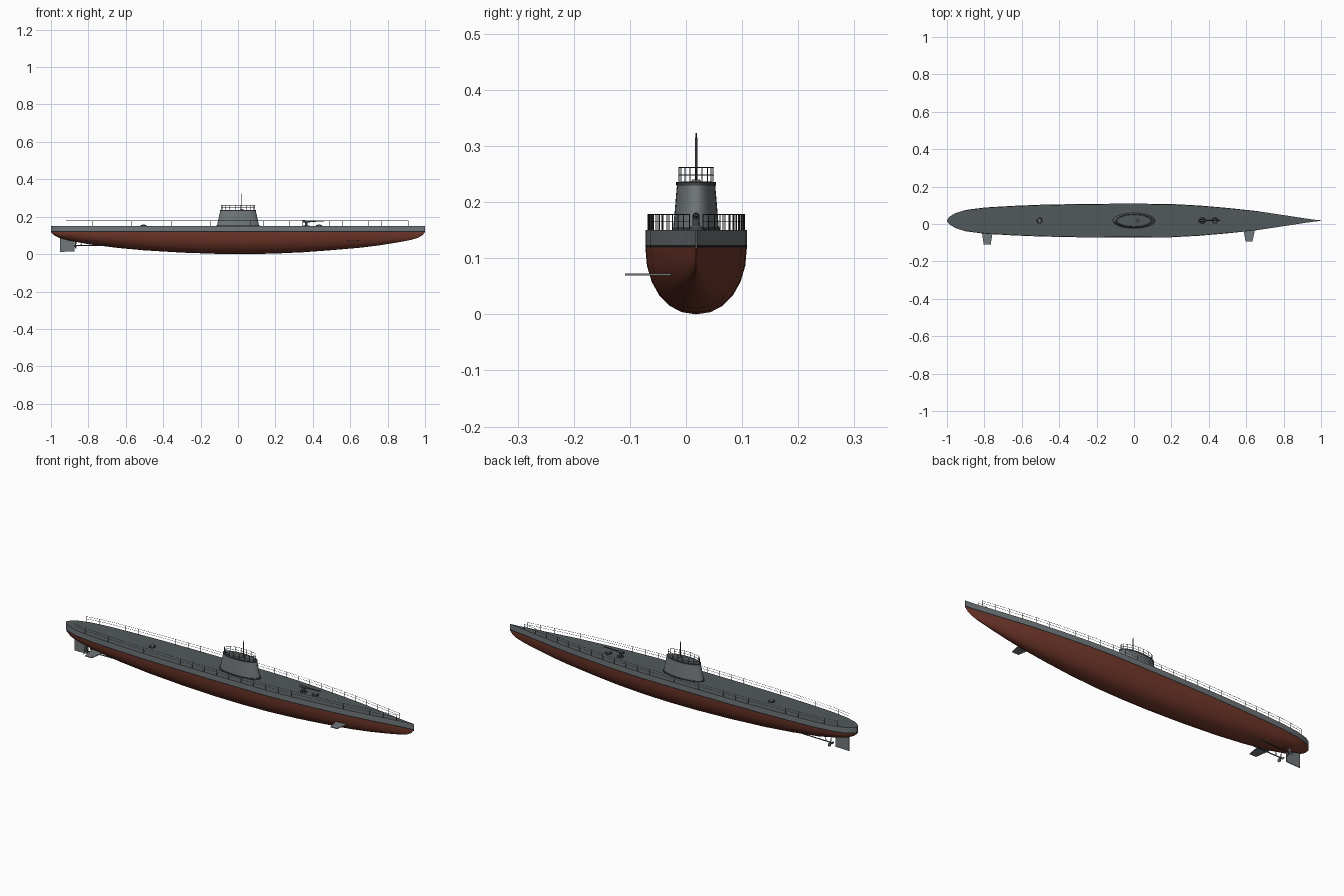
import bpy, bmesh, math
from mathutils import Vector

if "Cube" in bpy.data.objects:
    bpy.data.objects.remove(bpy.data.objects["Cube"])

CY = 0.018      # hull centreline
DECK = 0.15


def mat(name, c):
    m = bpy.data.materials.new(name)
    m.diffuse_color = (*c, 1)
    m.use_nodes = True
    m.node_tree.nodes["Principled BSDF"].inputs["Base Color"].default_value = m.diffuse_color
    return m


GREY = mat("hull grey", (0.165, 0.185, 0.195))
SLATE = mat("deck slate", (0.085, 0.098, 0.107))
RED = mat("antifouling red", (0.17, 0.04, 0.024))
BLACK = mat("waterline black", (0.015, 0.016, 0.018))
STEEL = mat("dark steel", (0.05, 0.055, 0.06))
BRONZE = mat("propeller metal", (0.10, 0.10, 0.095))


def finish(name, bm, mats):
    bmesh.ops.recalc_face_normals(bm, faces=bm.faces)
    me = bpy.data.meshes.new(name)
    bm.to_mesh(me)
    bm.free()
    for m in mats:
        me.materials.append(m)
    ob = bpy.data.objects.new(name, me)
    bpy.context.collection.objects.link(ob)
    bpy.ops.object.select_all(action='DESELECT')
    ob.select_set(True)
    bpy.context.view_layer.objects.active = ob
    bpy.ops.object.shade_smooth_by_angle(angle=math.radians(35))
    return ob


def rod(bm, a, b, r, r2=None, n=12):
    """Cylinder or cone between two points."""
    a, b = Vector(a), Vector(b)
    d = b - a
    M = d.to_track_quat('Z', 'Y').to_matrix().to_4x4()
    M.translation = (a + b) / 2
    bmesh.ops.create_cone(bm, cap_ends=True, segments=n, radius1=r,
                          radius2=r if r2 is None else r2, depth=d.length, matrix=M)


def loft(bm, rings, closed=True, caps=True):
    vs = [[bm.verts.new(p) for p in ring] for ring in rings]
    n = len(vs[0])
    for a, b in zip(vs, vs[1:]):
        for i in range(n if closed else n - 1):
            j = (i + 1) % n
            bm.faces.new((a[i], a[j], b[j], b[i]))
    if caps:
        bm.faces.new(vs[0])
        bm.faces.new(vs[-1])


def ellipse(rx, ry, z, n=40, x=0):
    return [(x + rx * math.cos(2 * math.pi * i / n), CY + ry * math.sin(2 * math.pi * i / n), z)
            for i in range(n)]


# Hull stations: x, half breadth, keel height
ST = [(-1, .004, .117), (-.985, .022, .102), (-.955, .040, .086), (-.9, .057, .072),
      (-.8, .070, .053), (-.65, .079, .034), (-.5, .085, .020), (-.3, .089, .008),
      (-.1, .0905, .001), (.05, .0905, 0), (.2, .089, .003), (.35, .081, .010),
      (.5, .068, .021), (.65, .052, .034), (.75, .037, .046), (.85, .022, .062),
      (.92, .011, .075), (.96, .0055, .086), (.985, .003, .100), (1, .0015, .117)]


def half_width(x):
    for a, b in zip(ST, ST[1:]):
        if a[0] <= x <= b[0]:
            return a[1] + (b[1] - a[1]) * (x - a[0]) / (b[0] - a[0])
    return 0


# Hull: lofted sections, coloured by height band
def section(x, w, k):
    half = [(w, DECK), (w, .124), (w, .119)]
    for i in range(1, 7):
        t = math.pi / 2 * i / 6
        half.append((w * max(math.cos(t), 0) ** .93, .119 - (.119 - k) * math.sin(t) ** .96))
    half[-1] = (0, k)
    left = [(x, CY - y, z) for y, z in half]
    right = [(x, CY + y, z) for y, z in half[-2::-1]]
    return left + right


bm = bmesh.new()
loft(bm, [section(*s) for s in ST])
for f in bm.faces:
    zs = [v.co.z for v in f.verts]
    hi, lo = max(zs), min(zs)
    if lo > DECK - .001:
        f.material_index = 1
    elif lo > .1235:
        f.material_index = 0
    elif lo > .1185:
        f.material_index = 3
    elif len(f.verts) > 4:
        f.material_index = 0
    else:
        f.material_index = 2
finish("hull", bm, [GREY, SLATE, RED, BLACK])

# Conning tower: tapered oval with base band, rim and bridge floor
bm = bmesh.new()
loft(bm, [ellipse(.113, .041, DECK), ellipse(.095, .034, .232)])
finish("conning_tower", bm, [GREY])
for name, rx, ry, z0, z1, m in (("tower_base_band", .116, .043, .1495, .155, STEEL),
                                ("tower_rim", .097, .0355, .230, .236, STEEL),
                                ("bridge_floor", .086, .028, .234, .2368, SLATE)):
    bm = bmesh.new()
    loft(bm, [ellipse(rx, ry, z0), ellipse(rx, ry, z1)])
    finish(name, bm, [m])

# Bridge railing
bm = bmesh.new()
for x, y, z in ellipse(.089, .031, .235, 18):
    rod(bm, (x, y, z), (x, y, .263), .0009, n=6)
for z in (.248, .262):
    ring = ellipse(.089, .031, z, 36)
    for a, b in zip(ring, ring[1:] + ring[:1]):
        rod(bm, a, b, .0008, n=6)
finish("bridge_railing", bm, [STEEL])

# Periscope mast and bridge hatch
bm = bmesh.new()
rod(bm, (.02, CY, .235), (.02, CY, .315), .0022)
rod(bm, (.02, CY, .315), (.02, CY, .323), .0014)
finish("periscope", bm, [STEEL])
bm = bmesh.new()
rod(bm, (.02, CY, .235), (.02, CY, .240), .010, .007, 20)
finish("bridge_hatch", bm, [GREY])

# Deck railings on both sides
bm = bmesh.new()
N = 27
for s in (-1, 1):
    pts = []
    for i in range(N):
        x = -.92 + 1.83 * i / (N - 1)
        pts.append(Vector((x, CY + s * half_width(x) * .95, 0)))
    for p in pts:
        rod(bm, (p.x, p.y, DECK), (p.x, p.y, .179), .0009, n=6)
    for z in (.166, .178):
        up = Vector((0, 0, z))
        for a, b in zip(pts, pts[1:]):
            rod(bm, a + up, b + up, .0007, n=6)
finish("deck_railings", bm, [STEEL])

# Deck gun: pedestal, breech and barrel
bm = bmesh.new()
rod(bm, (.365, CY, DECK), (.365, CY, .154), .017, .015, 20)
rod(bm, (.365, CY, .154), (.365, CY, .172), .007, .006)
rod(bm, (.345, CY, .175), (.385, CY, .175), .0065, .005)
rod(bm, (.385, CY, .175), (.46, CY, .177), .003, .0025)
finish("deck_gun", bm, [STEEL])

# Deck hatches
for name, x in (("aft_hatch", -.505), ("forward_hatch", .433)):
    bm = bmesh.new()
    rod(bm, (x, CY, DECK), (x, CY, .155), .016, .015, 24)
    finish(name, bm, [STEEL])
    bm = bmesh.new()
    rod(bm, (x, CY, .154), (x, CY, .157), .011, .009, 24)
    finish(name + "_lid", bm, [GREY])

# Diving planes (only present on the front side)
for name, x, root, tip in (("stern_plane", -.785, -.03, -.109), ("bow_plane", .615, -.027, -.093)):
    bm = bmesh.new()
    loft(bm, [[(x - .030, root, z), (x + .032, root, z), (x + .019, tip, z), (x - .019, tip, z)]
              for z in (.069, .0725)])
    finish(name, bm, [GREY])

# Rudder
bm = bmesh.new()
loft(bm, [[(-.953, y, .012), (-.875, y, .014), (-.872, y, .09), (-.953, y, .10)]
          for y in (CY - .002, CY + .002)])
finish("rudder", bm, [GREY])

# Twin propeller shafts with bladed screws
for s, name in ((-1, "near"), (1, "far")):
    y = CY + s * .03
    bm = bmesh.new()
    rod(bm, (-.868, y, .045), (-.66, y, .048), .0025)
    rod(bm, (-.84, y, .045), (-.835, y, .082), .0018, n=8)
    finish(name + "_shaft", bm, [STEEL])
    bm = bmesh.new()
    rod(bm, (-.878, y, .045), (-.860, y, .045), .003, .005)
    for k in range(3):
        a = 2 * math.pi * k / 3 + math.pi / 2
        d = Vector((0, math.cos(a), math.sin(a)))
        t = Vector((.5, -math.sin(a) * s, math.cos(a) * s))
        o = Vector((-.868, y, .045))
        n = Vector((.0006, 0, 0))
        out = [o + d * .003 - t * .003, o + d * .015 - t * .008, o + d * .023 - t * .003,
               o + d * .023 + t * .003, o + d * .015 + t * .008, o + d * .003 + t * .003]
        loft(bm, [[p - n for p in out], [p + n for p in out]])
    finish(name + "_propeller", bm, [BRONZE])
